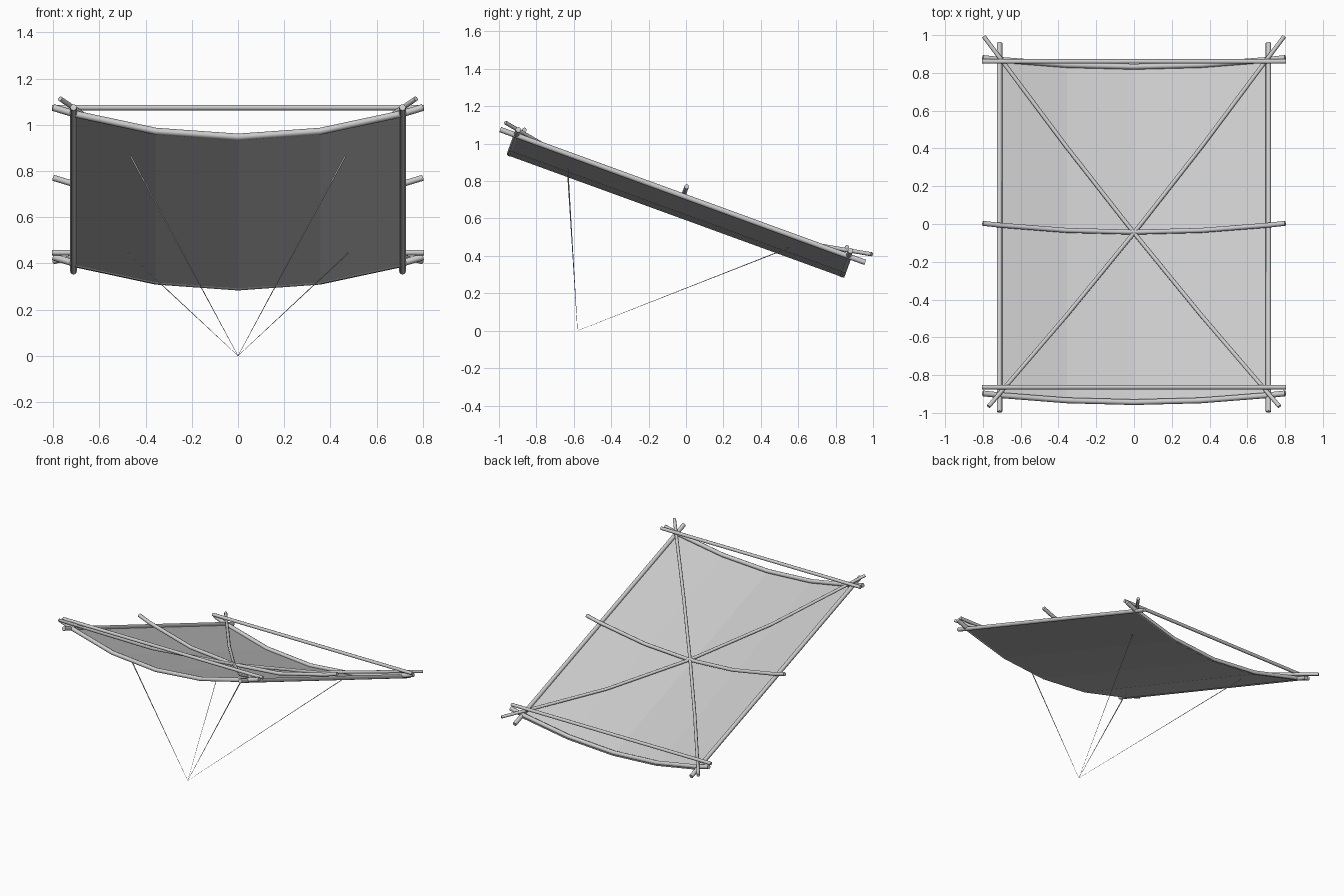
import bpy
import bmesh
from math import radians
from mathutils import Matrix, Vector

cube = bpy.data.objects.get("Cube")
if cube:
    bpy.data.objects.remove(cube, do_unlink=True)

# Tilted frame of the sail: x across, y along the slope, z along its normal
TILT = Matrix.Translation((0, 0, 0.714)) @ Matrix.Rotation(radians(-20), 4, "X")
HALF = 0.712          # half width between the side spars
BOW = 0.213           # curvature of the bowed cross section
STATIONS = [-HALF, -HALF / 2, 0, HALF / 2, HALF]


def material(name, rgb):
    mat = bpy.data.materials.new(name)
    mat.use_nodes = True
    color = (*rgb, 1)
    mat.diffuse_color = color
    mat.node_tree.nodes["Principled BSDF"].inputs["Base Color"].default_value = color
    return mat


grey = material("plain grey", (0.6, 0.6, 0.6))


def add_object(name, mesh):
    obj = bpy.data.objects.new(name, mesh)
    bpy.context.collection.objects.link(obj)
    mesh.materials.clear()
    mesh.materials.append(grey)
    return obj


def rod(name, points, radius, end_radius=None, frame=TILT):
    """Capped round rod along a path, optionally tapering."""
    curve = bpy.data.curves.new(name, "CURVE")
    curve.dimensions = "3D"
    curve.bevel_depth = 1
    curve.bevel_resolution = 2
    curve.use_fill_caps = True
    spline = curve.splines.new("POLY")
    spline.points.add(len(points) - 1)
    end_radius = radius if end_radius is None else end_radius
    for i, p in enumerate(points):
        t = i / (len(points) - 1)
        spline.points[i].co = (*(frame @ Vector(p)), 1)
        spline.points[i].radius = radius + (end_radius - radius) * t
    temp = bpy.data.objects.new(name + "_path", curve)
    bpy.context.collection.objects.link(temp)
    graph = bpy.context.evaluated_depsgraph_get()
    mesh = bpy.data.meshes.new_from_object(temp.evaluated_get(graph))
    bpy.data.objects.remove(temp, do_unlink=True)
    return add_object(name, mesh)


# Sail: a bowed sheet
bm = bmesh.new()
rows = [[bm.verts.new(TILT @ Vector((x, v, BOW * (x * x - HALF ** 2) - 0.006)))
         for x in STATIONS] for v in (-0.973, 0.942)]
for i in range(len(STATIONS) - 1):
    bm.faces.new((rows[0][i], rows[0][i + 1], rows[1][i + 1], rows[1][i]))
mesh = bpy.data.meshes.new("sail")
bm.to_mesh(mesh)
bm.free()
sail = add_object("sail", mesh)
solid = sail.modifiers.new("thickness", "SOLIDIFY")
solid.thickness = 0.004
solid.offset = 0

# Bowed cross spars
for name, v, depth, radius in (("front_bow", -0.966, -0.104, 0.015),
                               ("middle_bow", -0.016, -0.082, 0.013),
                               ("back_bow", 0.924, -0.104, 0.015)):
    rod(name, [(x, v, depth + BOW * x * x) for x in [-0.8] + STATIONS + [0.8]], radius)

# Straight bars that hold the end bows in tension
for name, v in (("front_tension_bar", -0.935), ("back_tension_bar", 0.9)):
    rod(name, [(-0.805, v, 0.043), (0.805, v, 0.043)], 0.012)

# Mirrored parts: side spars, diagonals and bridle lines
apex = (0, -0.58, 0)
for side, s in (("left", 1), ("right", -1)):
    rod(side + "_side_spar", [(s * HALF, -1.057, 0), (s * HALF, 1.02, 0)], 0.0145)
    path = []
    for x in [-0.77] + STATIONS[1:4] + [0.795]:
        path.append((s * x, -0.02 + 1.33 * x, -0.082 + BOW * x * x))
    rod(side + "_diagonal", path, 0.011)
    rod(side + "_front_bridle", [(s * 0.465, -0.633, 0.865), apex],
        0.004, 0.0008, Matrix())
    rod(side + "_back_bridle", [(s * 0.475, 0.55, 0.443), apex],
        0.0025, 0.0006, Matrix())
